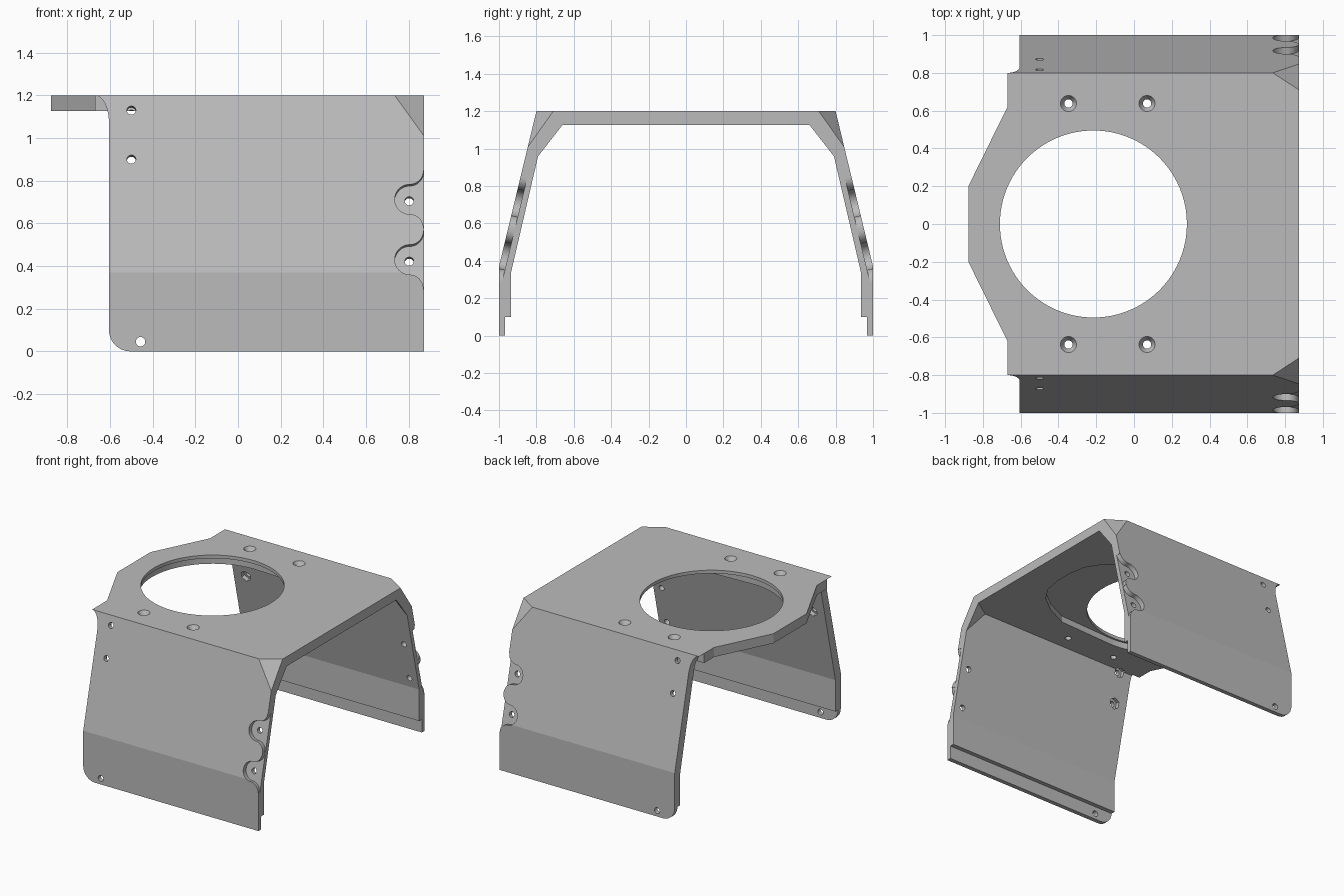
import bpy, bmesh, math
from mathutils import Vector, Matrix

old = bpy.data.objects.get("Cube")
if old:
    bpy.data.objects.remove(old, do_unlink=True)

grey = bpy.data.materials.new("plain grey")
grey.use_nodes = True
grey.diffuse_color = (0.5, 0.5, 0.5, 1)
grey.node_tree.nodes["Principled BSDF"].inputs["Base Color"].default_value = (0.5, 0.5, 0.5, 1)


def finish(bm, name):
    bmesh.ops.recalc_face_normals(bm, faces=bm.faces)
    mesh = bpy.data.meshes.new(name)
    bm.to_mesh(mesh)
    bm.free()
    mesh.materials.append(grey)
    ob = bpy.data.objects.new(name, mesh)
    bpy.context.collection.objects.link(ob)
    return ob


def prism(name, points, push):
    """Flat outline extruded along a vector."""
    bm = bmesh.new()
    face = bm.faces.new([bm.verts.new(p) for p in points])
    moved = bmesh.ops.extrude_face_region(bm, geom=[face])["geom"]
    bmesh.ops.translate(bm, vec=push, verts=[v for v in moved if isinstance(v, bmesh.types.BMVert)])
    # the first face survives the extrusion only when it is kept as the cap
    if face.is_valid is False:
        bm.faces.new([bm.verts[i] for i in range(len(points))])
    return finish(bm, name)


def hull(name, points):
    bm = bmesh.new()
    bmesh.ops.convex_hull(bm, input=[bm.verts.new(p) for p in points])
    return finish(bm, name)


def drill(name, start, axis, length, r1, r2=None, sides=40):
    """Cylinder or cone from start along axis."""
    axis = Vector(axis).normalized()
    place = Matrix.Translation(Vector(start) + axis * length / 2) @ axis.to_track_quat("Z", "Y").to_matrix().to_4x4()
    bm = bmesh.new()
    bmesh.ops.create_cone(bm, cap_ends=True, segments=sides, radius1=r1,
                          radius2=r1 if r2 is None else r2, depth=length, matrix=place)
    return finish(bm, name)


def combine(tool, operation="DIFFERENCE"):
    tool.hide_render = True
    mod = cover.modifiers.new(tool.name, "BOOLEAN")
    mod.operation, mod.object, mod.solver = operation, tool, "EXACT"
    bpy.context.view_layer.objects.active = cover
    bpy.ops.object.modifier_apply(modifier=mod.name)
    bpy.data.objects.remove(tool, do_unlink=True)


def arc(cx, cz, r, start, end, steps=12):
    return [(cx + r * math.cos(math.radians(start + (end - start) * i / steps)),
             cz + r * math.sin(math.radians(start + (end - start) * i / steps))) for i in range(steps + 1)]


# Bent sheet: roof, two sloping sides, vertical skirts with a stepped lip
FRONT = 0.873
TIP = -0.877
half = [(0.8, 1.2), (1, 0.37), (1, 0), (0.967, 0), (0.967, 0.1), (0.935, 0.1), (0.935, 0.34), (0.752, 1.127)]
section = half + [(-y, z) for y, z in reversed(half)]
cover = prism("folded_cover", [(TIP, y, z) for y, z in section], (FRONT - TIP, 0, 0))

LEAN = 0.2 / 0.83


def on_side(s, x, z):
    """Point on the outside of a sloping side panel."""
    return Vector((x, s * (1 - LEAN * (z - 0.37)), z))


for s in (1, -1):
    out = Vector((0, s, LEAN)).normalized()

    # Gusset inside the open corner, then the matching outer corner cut
    combine(hull("corner_gusset", [(FRONT, s * 0.79, 0.96), (FRONT, s * 0.66, 1.127), (0.735, s * 0.752, 1.127),
                                   (FRONT, s * 0.77, 1.15), (FRONT, s * 0.66, 1.15), (FRONT, s * 0.81, 0.96),
                                   (0.735, s * 0.77, 1.15)]), "UNION")
    tri = [Vector((FRONT, s * 0.845, 1.01)), Vector((FRONT, s * 0.71, 1.2)), Vector((0.735, s * 0.8, 1.2))]
    mid = (tri[0] + tri[1] + tri[2]) / 3
    normal = (tri[1] - tri[0]).cross(tri[2] - tri[0]).normalized()
    normal *= 1 if normal.z > 0 else -1
    wide = [mid + (p - mid) * 2 for p in tri]
    combine(hull("corner_cut", wide + [p + normal * 0.3 for p in wide]))

    # Rear outline of side panel: rounded foot and flared top
    outline = [(-1, -0.1), (-0.505, -0.1)] + arc(-0.505, 0.1, 0.1, 270, 180)
    outline += [(-0.605 - 0.065 * (1 - math.cos(t * math.pi / 20)), 1.07 + 0.13 * math.sin(t * math.pi / 20))
                for t in range(11)]
    outline += [(-0.67, 1.3), (-1, 1.3)]
    combine(prism("panel_trim", [(x, s * 0.74, z) for x, z in outline], (0, s * 0.4, 0)))

    # Tapered rear edge of the roof
    taper = [(-1, s * 0.9), (-0.67, s * 0.9), (-0.67, s * 0.62), (TIP, s * 0.2), (-1, s * 0.2)]
    combine(prism("roof_trim", [(x, y, 1.05) for x, y in taper], (0, 0, 0.3)))

    # Scalloped pockets with bolt holes on the front edge
    for z in (0.713, 0.43):
        lobe = [(0.95, z + 0.135)] + arc(0.805, z + 0.135, 0.065, 0, -90) + arc(0.805, z, 0.07, 90, 270, 24)
        lobe += arc(0.805, z - 0.135, 0.065, 90, 0) + [(0.95, z - 0.135)]
        combine(prism("scallop_pocket", [on_side(s, x, h) - out * 0.035 for x, h in lobe], out * 0.1))
        combine(drill("pocket_hole", on_side(s, 0.803, z) + out * 0.05, -out, 0.17, 0.021))

    # Rear side holes with hexagonal nut seats inside
    for z in (1.13, 0.9):
        combine(drill("side_hole", on_side(s, -0.5, z) + out * 0.05, -out, 0.17, 0.021))
        combine(drill("nut_seat", on_side(s, -0.5, z) - out * 0.035, -out, 0.045, 0.042, sides=6))
    combine(drill("foot_hole", (-0.457, s * 1.1, 0.045), (0, -s, 0), 0.3, 0.022))

    # Countersunk roof holes
    for x in (-0.347, 0.069):
        combine(drill("roof_hole", (x, s * 0.638, 1.0), (0, 0, 1), 0.3, 0.022))
        combine(drill("countersink", (x, s * 0.638, 1.165), (0, 0, 1), 0.036, 0.022, 0.043))

# Shallow relief under the roof around the large opening
CENTRE = -0.215
edge = [(0.25, -0.49), (0.42, -0.41), (0.55, -0.31), (0.62, -0.2), (0.645, -0.07)]
relief = edge + [(x, -y) for x, y in reversed(edge)] + arc(CENTRE, 0, 0.51, 90, 270, 32)
combine(prism("roof_relief", [(x, y, 1.05) for x, y in relief], (0, 0, 0.125)))
combine(drill("roof_opening", (CENTRE, 0, 1.0), (0, 0, 1), 0.4, 0.495, sides=96))

# Crisp folds, smooth hole walls
bpy.ops.object.select_all(action="DESELECT")
cover.select_set(True)
bpy.context.view_layer.objects.active = cover
bpy.ops.object.shade_smooth_by_angle(angle=math.radians(12))
